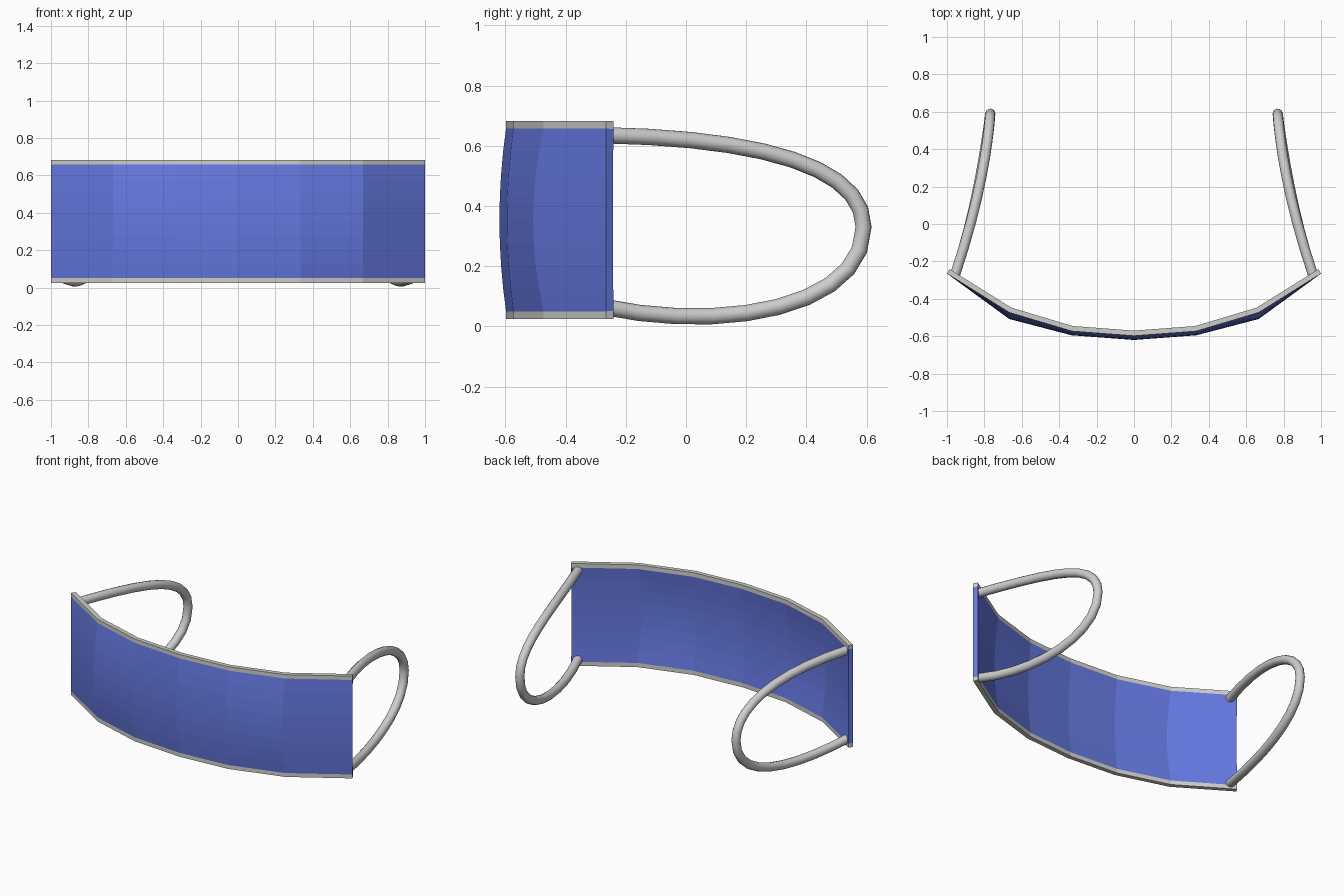
import bpy, bmesh

if "Cube" in bpy.data.objects:
    bpy.data.objects.remove(bpy.data.objects["Cube"])


def material(name, rgb):
    m = bpy.data.materials.new(name)
    m.use_nodes = True
    m.diffuse_color = (*rgb, 1)
    m.node_tree.nodes["Principled BSDF"].inputs["Base Color"].default_value = (*rgb, 1)
    return m


blue = material("blue_cloth", (0.13, 0.19, 0.75))
trim_grey = material("grey_trim", (0.62, 0.62, 0.59))
band_grey = material("grey_elastic", (0.62, 0.62, 0.62))

# Mask sheet: curved across the face, bulging gently between two trim strips
BOTTOM, TOP, STRIP, ROWS = 0.025, 0.682, 0.025, 8
half = [(0, -0.598, 0.022), (0.333, -0.573, 0.022), (0.667, -0.473, 0.035), (1, -0.265, 0)]
columns = [(-x, y, b) for x, y, b in reversed(half[1:])] + half
low, high = BOTTOM + STRIP, TOP - STRIP
heights = [BOTTOM] + [low + (high - low) * i / ROWS for i in range(ROWS + 1)] + [TOP]

bm = bmesh.new()
grid = []
for z in heights:
    t = min(max((z - low) / (high - low), 0), 1)
    grid.append([bm.verts.new((x, y - b * 4 * t * (1 - t), z)) for x, y, b in columns])
for r in range(len(grid) - 1):
    for c in range(len(columns) - 1):
        face = bm.faces.new((grid[r][c], grid[r][c + 1], grid[r + 1][c + 1], grid[r + 1][c]))
        face.material_index = int(r in (0, len(grid) - 2))
mesh = bpy.data.meshes.new("mask_sheet")
bm.to_mesh(mesh)
bm.free()
mesh.materials.append(blue)
mesh.materials.append(trim_grey)
sheet = bpy.data.objects.new("mask_sheet", mesh)
bpy.context.collection.objects.link(sheet)
solid = sheet.modifiers.new("thickness", "SOLIDIFY")
solid.thickness = 0.028
solid.offset = -1

# Ear loops: (left handle, point, right handle) for each knot
knots = [
    ((0.99, -0.40, 0.64), (0.958, -0.275, 0.635), (0.78, 0.25, 0.625)),
    ((0.77, 0.59, 0.53), (0.768, 0.59, 0.33), (0.77, 0.59, 0.06)),
    ((0.82, 0.12, -0.02), (0.958, -0.275, 0.065), (0.99, -0.40, 0.09)),
]
for side, name in ((1, "left_ear_loop"), (-1, "right_ear_loop")):
    curve = bpy.data.curves.new(name, "CURVE")
    curve.dimensions = "3D"
    curve.resolution_u = 10
    curve.bevel_depth = 0.027
    curve.bevel_resolution = 4
    curve.use_fill_caps = True
    spline = curve.splines.new("BEZIER")
    spline.bezier_points.add(len(knots) - 1)
    for p, (a, co, b) in zip(spline.bezier_points, knots):
        p.handle_left_type = p.handle_right_type = "FREE"
        p.handle_left, p.co, p.handle_right = [(side * x, y, z) for x, y, z in (a, co, b)]
    curve.materials.append(band_grey)
    bpy.context.collection.objects.link(bpy.data.objects.new(name, curve))
